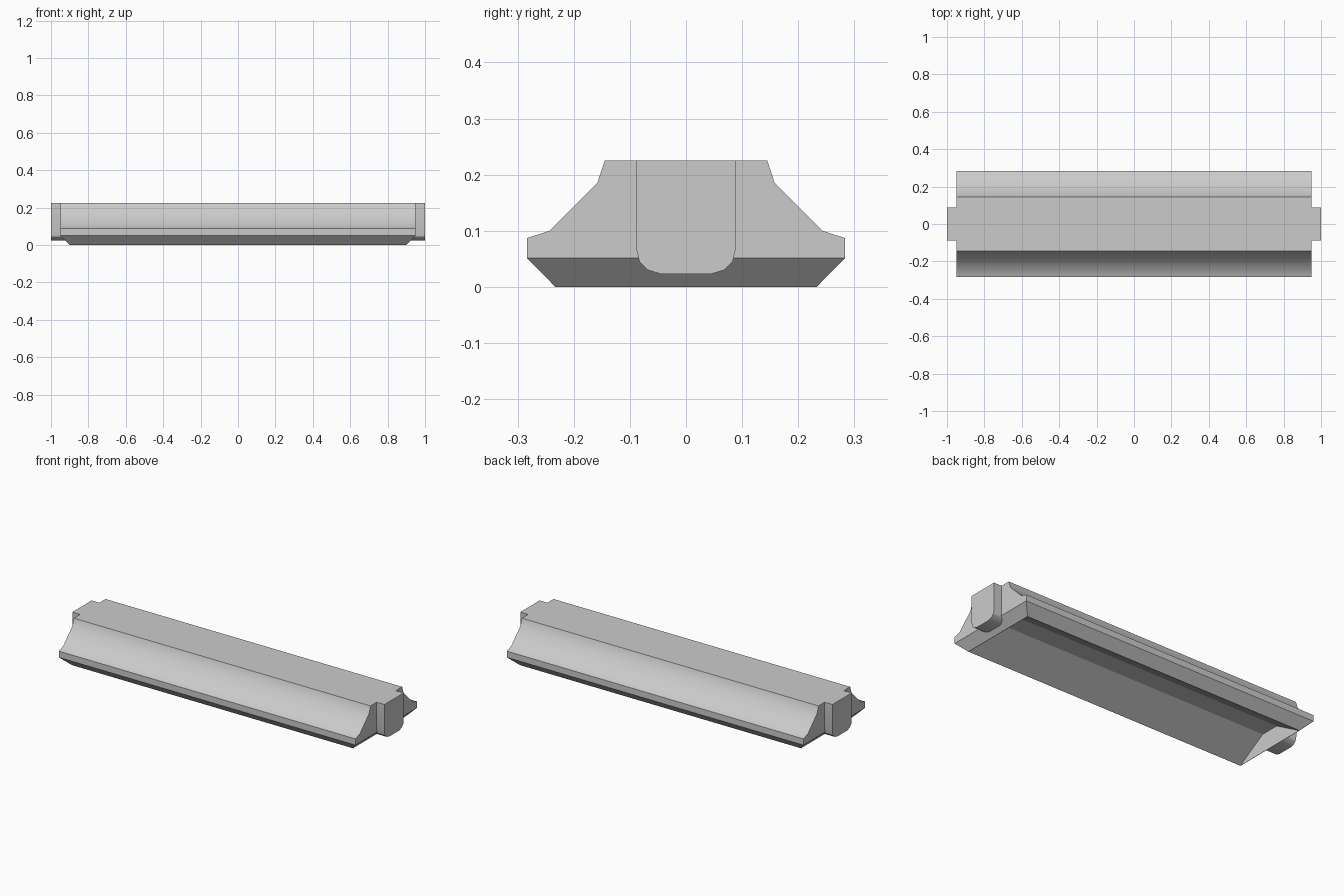
import bpy, bmesh

if "Cube" in bpy.data.objects:
    bpy.data.objects.remove(bpy.data.objects["Cube"])


def mirrored(half):
    """Full closed outline from the +y half, listed bottom to top."""
    return half + [(-y, z) for y, z in reversed(half)]


def end_x(z):
    """Body half length: the underside is chamfered below z = 0.05."""
    return min(0.95, 0.90 + z)


def finish(bm, name):
    bmesh.ops.recalc_face_normals(bm, faces=bm.faces)
    mesh = bpy.data.meshes.new(name)
    bm.to_mesh(mesh)
    bm.free()
    obj = bpy.data.objects.new(name, mesh)
    bpy.context.collection.objects.link(obj)
    bpy.ops.object.select_all(action='DESELECT')
    obj.select_set(True)
    bpy.context.view_layer.objects.active = obj
    bpy.ops.object.shade_smooth_by_angle(angle=0.5)
    return obj


def bridge(bm, a, b):
    n = len(a)
    for i in range(n):
        j = (i + 1) % n
        bm.faces.new((a[i], a[j], b[j], b[i]))


# Main bar: flared sides, chamfered base, hollow underside
bm = bmesh.new()
sides = mirrored([(0.283, 0.051), (0.283, 0.087), (0.243, 0.10),
                  (0.158, 0.185), (0.145, 0.225)])
left = [bm.verts.new((-0.95, y, z)) for y, z in sides]
right = [bm.verts.new((0.95, y, z)) for y, z in sides]
for i in range(len(sides) - 1):
    bm.faces.new((left[i], left[i + 1], right[i + 1], right[i]))
bm.faces.new(left)
bm.faces.new(right)

# Underside rings: widest edge, base rim, shallow-sloped cavity ceiling
rings = [[right[0], left[0], left[-1], right[-1]]]
for x, y, z in [(0.90, 0.233, 0), (0.898, 0.231, 0), (0.898, 0.055, 0.105)]:
    rings.append([bm.verts.new((sx * x, sy * y, z))
                  for sx, sy in ((1, 1), (-1, 1), (-1, -1), (1, -1))])
for a, b in zip(rings, rings[1:]):
    bridge(bm, a, b)
bm.faces.new(rings[-1])
finish(bm, "main_bar")

# End lugs: rounded underneath, seated against the bar ends
lug = mirrored([(0.045, 0.023), (0.068, 0.030), (0.083, 0.045),
                (0.088, 0.065), (0.088, 0.225)])
for side, label in ((1, "right"), (-1, "left")):
    bm = bmesh.new()
    inner = [bm.verts.new((side * end_x(z), y, z)) for y, z in lug]
    outer = [bm.verts.new((side * 1.0, y, z)) for y, z in lug]
    bridge(bm, inner, outer)
    bm.faces.new(inner)
    bm.faces.new(outer)
    finish(bm, label + "_end_lug")
